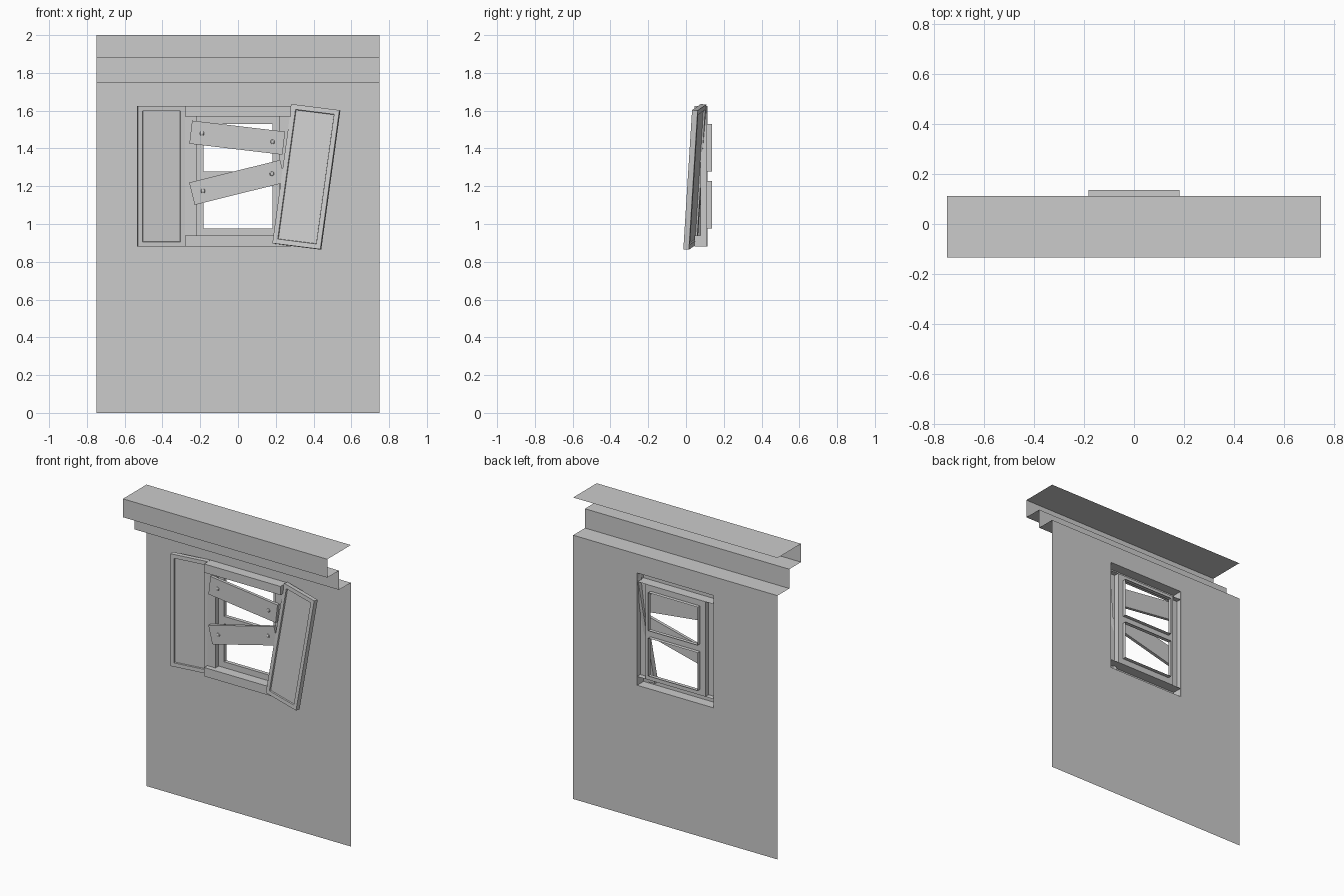
import bpy, bmesh, math
from mathutils import Matrix, Vector

if "Cube" in bpy.data.objects:
    bpy.data.objects.remove(bpy.data.objects["Cube"])


def finish(name, bm, matrix=None):
    me = bpy.data.meshes.new(name)
    bm.to_mesh(me)
    bm.free()
    ob = bpy.data.objects.new(name, me)
    bpy.context.collection.objects.link(ob)
    if matrix:
        ob.matrix_world = matrix
    return ob


def panel_with_holes(bm, xs, zs, holes, y):
    """Flat grid in the xz plane, leaving out the listed (column, row) cells."""
    for i in range(len(xs) - 1):
        for j in range(len(zs) - 1):
            if (i, j) not in holes:
                bm.faces.new([bm.verts.new(p) for p in (
                    (xs[i], y, zs[j]), (xs[i + 1], y, zs[j]),
                    (xs[i + 1], y, zs[j + 1]), (xs[i], y, zs[j + 1]))])
    bmesh.ops.remove_doubles(bm, verts=bm.verts, dist=1e-5)


def box(bm, x0, x1, y0, y1, z0, z1):
    m = Matrix.Translation(((x0 + x1) / 2, (y0 + y1) / 2, (z0 + z1) / 2)) \
        @ Matrix.Diagonal((x1 - x0, y1 - y0, z1 - z0, 1))
    return bmesh.ops.create_cube(bm, size=1, matrix=m)['verts']


def drop_faces(bm, test):
    bm.normal_update()
    bmesh.ops.delete(bm, geom=[f for f in bm.faces if test(f.normal)],
                     context='FACES_ONLY')


WALL_Y = 0.112

# wall sheet with window opening
bm = bmesh.new()
panel_with_holes(bm, (-.75, -.28, .28, .75), (0, .88, 1.625, 1.75), {(1, 1)}, WALL_Y)
finish("wall", bm)

# stepped cornice sheet
bm = bmesh.new()
profile = [(WALL_Y, 1.75), (-.012, 1.75), (-.012, 1.878),
           (-.135, 1.878), (-.135, 2), (WALL_Y, 2)]
rows = [[bm.verts.new((x, y, z)) for x in (-.75, .75)] for y, z in profile]
for a, b in zip(rows, rows[1:]):
    bm.faces.new((a[0], a[1], b[1], b[0]))
finish("cornice", bm)

# head and sill beams, open at the back
for name, z0, z1 in (("window_head", 1.568, 1.625), ("window_sill", .88, .938)):
    bm = bmesh.new()
    box(bm, -.28, .28, .045, WALL_Y, z0, z1)
    drop_faces(bm, lambda n: n.y > .5)
    finish(name, bm)

# side casings, open at the back and ends
for name, x0, x1 in (("casing_left", -.28, -.22), ("casing_right", .22, .28)):
    bm = bmesh.new()
    box(bm, x0, x1, .078, WALL_Y, .938, 1.568)
    drop_faces(bm, lambda n: n.y > .5 or abs(n.z) > .5)
    finish(name, bm)

# sash with two open panes and deep reveals
bm = bmesh.new()
panel_with_holes(bm, (-.22, -.182, .182, .22), (.938, .977, 1.228, 1.278, 1.53, 1.568),
                 {(1, 1), (1, 3)}, WALL_Y)
for z0, z1 in ((.977, 1.228), (1.278, 1.53)):
    ring = [(-.182, z0), (.182, z0), (.182, z1), (-.182, z1)]
    for (xa, za), (xb, zb) in zip(ring, ring[1:] + ring[:1]):
        bm.faces.new([bm.verts.new(p) for p in (
            (xa, WALL_Y, za), (xb, WALL_Y, zb), (xb, .137, zb), (xa, .137, za))])
bmesh.ops.remove_doubles(bm, verts=bm.verts, dist=1e-5)
finish("sash", bm)


def shutter(name, top_left, u, v, w, h, t=.03):
    """Slab with recessed panels; u runs along the width, v up the height."""
    bm = bmesh.new()
    box(bm, 0, w, 0, t, -h, 0)
    bm.normal_update()
    for f in [f for f in bm.faces if abs(f.normal.y) > .5]:
        bmesh.ops.inset_region(bm, faces=[f], thickness=.036)
        bmesh.ops.inset_region(bm, faces=[f], thickness=.003, depth=-.009)
    u = Vector(u).normalized()
    v = Vector(v)
    v = (v - u * v.dot(u)).normalized()
    n = v.cross(u)
    m = Matrix((u, n, v)).transposed().to_4x4()
    m.translation = top_left
    finish(name, bm, m)


# left shutter slightly ajar, right shutter hanging crooked
shutter("shutter_left", (-.53, .048, 1.625), (.25, .035, 0), (0, 0, 1), .253, .745)
shutter("shutter_right", (.283, .078, 1.635), (.254, -.046, -.032),
        (.085, .049, .738), .26, .745)

# nailed boards
for name, cx, cz, ang, w in (("board_upper", -.004, 1.457, -6.75, .123),
                             ("board_lower", -.003, 1.22, 14, .122)):
    bm = bmesh.new()
    box(bm, -.248, .248, -.01, .01, -w / 2, w / 2)
    for s in (-1, 1):
        bmesh.ops.create_uvsphere(bm, u_segments=8, v_segments=6, radius=.012,
                                  matrix=Matrix.Translation((s * .188, -.01, 0))
                                  @ Matrix.Diagonal((1, .6, 1, 1)))
    finish(name, bm, Matrix.Translation((cx, .068, cz))
           @ Matrix.Rotation(math.radians(-ang), 4, 'Y'))
